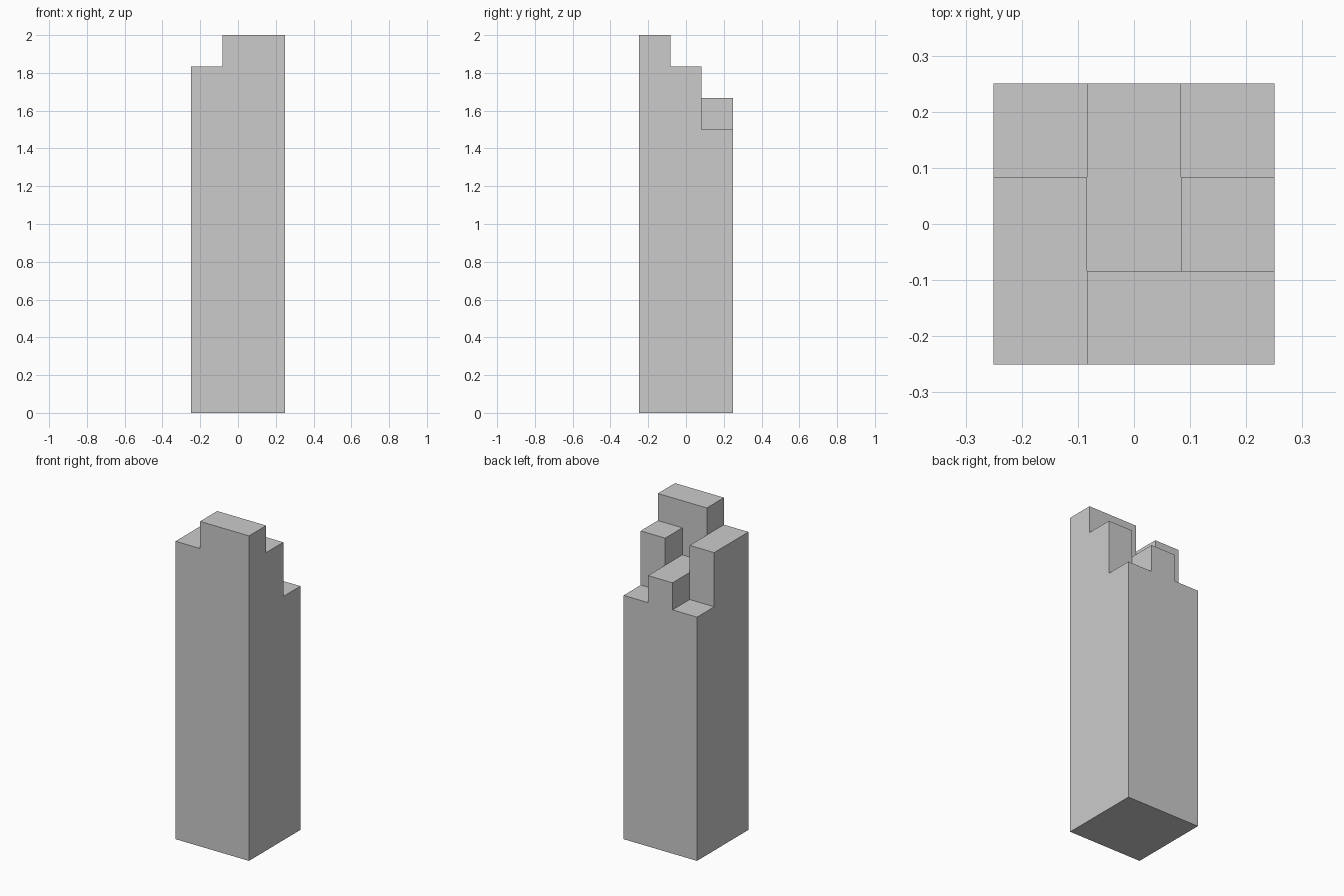
import bpy, bmesh
from math import radians

if "Cube" in bpy.data.objects:
    bpy.data.objects.remove(bpy.data.objects["Cube"])

CELL = 0.5 / 3
# Column heights, rows from front to back, columns from left to right
HEIGHTS = [[11, 12, 12],
           [11, 10, 11],
           [9, 10, 9]]


def cell_height(face):
    c = face.calc_center_median()
    return HEIGHTS[round(c.y / CELL) + 1][round(c.x / CELL) + 1]


# Footprint of 3 x 3 cells
bm = bmesh.new()
bmesh.ops.create_grid(bm, x_segments=3, y_segments=3, size=0.25)
tops = list(bm.faces)

# Raise the shaft, then each step of the taller cells
level = 0
for target in (9, 10, 11, 12):
    region = [f for f in tops if cell_height(f) >= target]
    geom = bmesh.ops.extrude_face_region(bm, geom=region)["geom"]
    verts = [g for g in geom if isinstance(g, bmesh.types.BMVert)]
    bmesh.ops.translate(bm, verts=verts, vec=(0, 0, (target - level) * CELL))
    tops = [g for g in geom if isinstance(g, bmesh.types.BMFace)]
    level = target

# Merge coplanar faces into clean flat panels
bmesh.ops.recalc_face_normals(bm, faces=bm.faces)
bmesh.ops.dissolve_limit(bm, angle_limit=radians(1), verts=bm.verts, edges=bm.edges)
bmesh.ops.recalc_face_normals(bm, faces=bm.faces)

mesh = bpy.data.meshes.new("stepped_pillar")
bm.to_mesh(mesh)
bm.free()
pillar = bpy.data.objects.new("stepped_pillar", mesh)
bpy.context.collection.objects.link(pillar)
